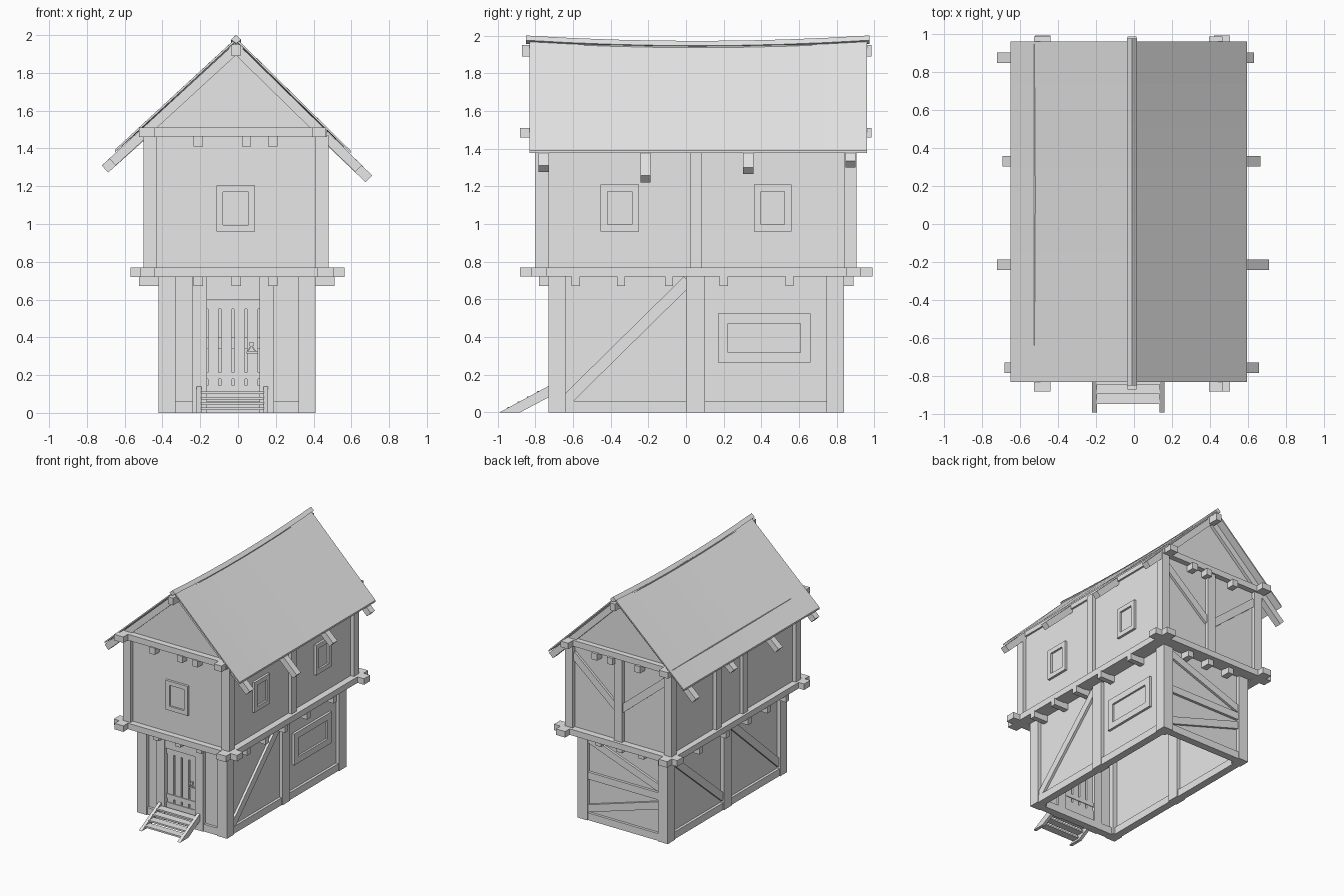
import bpy
import bmesh
from math import sqrt
from mathutils import Vector, Matrix

cube = bpy.data.objects.get("Cube")
if cube:
    bpy.data.objects.remove(cube, do_unlink=True)

GREY = (0.8, 0.8, 0.8, 1)
mat = bpy.data.materials.new("plain grey")
mat.use_nodes = True
mat.diffuse_color = GREY
mat.node_tree.nodes["Principled BSDF"].inputs["Base Color"].default_value = GREY


def finish(name, bm):
    bmesh.ops.recalc_face_normals(bm, faces=bm.faces)
    mesh = bpy.data.meshes.new(name)
    bm.to_mesh(mesh)
    bm.free()
    mesh.materials.append(mat)
    obj = bpy.data.objects.new(name, mesh)
    bpy.context.collection.objects.link(obj)
    return obj


def strut(name, p, q, width, depth, normal):
    """Straight timber from p to q; depth is measured along normal."""
    p, q, n = Vector(p), Vector(q), Vector(normal).normalized()
    along = (q - p).normalized()
    across = n.cross(along)
    m = Matrix((along * (q - p).length, across * width, n * depth)).transposed().to_4x4()
    m.translation = (p + q) / 2
    bm = bmesh.new()
    bmesh.ops.create_cube(bm, size=1, matrix=m)
    return finish(name, bm)


def box(name, x, y, z):
    """Box from three (low, high) ranges."""
    bm = bmesh.new()
    size = Matrix.Diagonal((x[1] - x[0], y[1] - y[0], z[1] - z[0], 1))
    mid = Matrix.Translation((sum(x) / 2, sum(y) / 2, sum(z) / 2))
    bmesh.ops.create_cube(bm, size=1, matrix=mid @ size)
    return finish(name, bm)


def loft(name, sections):
    """Skin closed cross-sections and cap both ends."""
    bm = bmesh.new()
    rings = [[bm.verts.new(p) for p in s] for s in sections]
    for a, b in zip(rings, rings[1:]):
        for i in range(len(a)):
            j = (i + 1) % len(a)
            bm.faces.new((a[i], a[j], b[j], b[i]))
    bm.faces.new(rings[0])
    bm.faces.new(rings[-1])
    return finish(name, bm)


# Wall sides: horizontal axis along the wall, outward sign
SIDES = {"front": ("x", -1), "back": ("x", 1), "left": ("y", 1), "right": ("y", -1)}
LOWER = {"front": -0.70, "back": 0.81, "left": 0.38, "right": -0.39}
UPPER = {"front": -0.77, "back": 0.875, "left": 0.45, "right": -0.47}


def on_wall(name, side, planes, u, d, z):
    """Box on a wall: u along it, d outward from its face, z up."""
    axis, sign = SIDES[side]
    out = sorted(planes[side] + sign * v for v in d)
    return box(name, u, out, z) if axis == "x" else box(name, out, u, z)


def brace(name, side, planes, a, b, width=0.06):
    axis, sign = SIDES[side]
    c = planes[side]
    if axis == "x":
        strut(name, (a[0], c, a[1]), (b[0], c, b[1]), width, 0.04, (0, 1, 0))
    else:
        strut(name, (c, a[0], a[1]), (c, b[0], b[1]), width, 0.04, (1, 0, 0))


def window(name, side, planes, u, z, bar):
    d = (-0.01, 0.02)
    for i, (lo, hi) in enumerate(((u[0], u[0] + bar), (u[1] - bar, u[1]))):
        on_wall(f"{name}_jamb_{i}", side, planes, (lo, hi), d, z)
    for i, (lo, hi) in enumerate(((z[0], z[0] + bar), (z[1] - bar, z[1]))):
        on_wall(f"{name}_rail_{i}", side, planes, (u[0] + bar, u[1] - bar), d, (lo, hi))
    on_wall(f"{name}_pane", side, planes, (u[0] + bar, u[1] - bar), (0, 0.004),
            (z[0] + bar, z[1] - bar))


# Lower storey walls, open underneath, with a doorway in front
thick = (-0.02, 0)
for side, u in (("left", (-0.70, 0.81)), ("right", (-0.70, 0.81)), ("back", (-0.39, 0.38))):
    on_wall(f"lower_wall_{side}", side, LOWER, u, thick, (0.02, 0.73))
on_wall("lower_wall_front_right", "front", LOWER, (-0.39, -0.2), thick, (0.02, 0.73))
on_wall("lower_wall_front_left", "front", LOWER, (0.15, 0.38), thick, (0.02, 0.73))

# Lower storey posts and sills
for x in ((-0.42, -0.33), (0.32, 0.41)):
    for y in ((-0.73, -0.64), (0.745, 0.84)):
        box("lower_corner_post", x, y, (0, 0.72))
for side in ("left", "right"):
    on_wall(f"lower_middle_post_{side}", side, LOWER, (0, 0.1), (-0.05, 0.03), (0, 0.72))
    on_wall(f"sill_{side}", side, LOWER, (-0.66, 0.77), (-0.04, 0.022), (0, 0.06))
for side in ("front", "back"):
    on_wall(f"sill_{side}", side, LOWER, (-0.35, 0.34), (-0.04, 0.022), (0, 0.06))

# Lower storey braces
brace("lower_brace_left", "left", LOWER, (-0.64, 0.06), (0.01, 0.7))
brace("lower_brace_right_back", "right", LOWER, (0.76, 0.67), (0.09, 0.1))
brace("lower_brace_right_front", "right", LOWER, (0.01, 0.69), (-0.65, 0.1))
on_wall("back_mid_rail", "back", LOWER, (-0.35, 0.34), (-0.04, 0.022), (0.34, 0.4))
brace("lower_brace_back_top", "back", LOWER, (0.34, 0.68), (-0.35, 0.43))
brace("lower_brace_back_bottom", "back", LOWER, (0.34, 0.09), (-0.35, 0.3))
window("wide_window", "left", LOWER, (0.17, 0.66), (0.265, 0.525), 0.052)

# Door frame and plank door with slots
for u in ((-0.24, -0.165), (0.115, 0.19)):
    on_wall("door_post", "front", LOWER, u, (-0.04, 0.03), (0, 0.72))
on_wall("door_lintel", "front", LOWER, (-0.165, 0.115), (-0.04, 0.022), (0.6, 0.72))
for i in range(4):
    lo = -0.159 + i * 0.069
    on_wall("door_plank", "front", LOWER, (lo, lo + 0.057), (-0.025, 0), (0.145, 0.56))
for z in ((0.06, 0.145), (0.18, 0.215), (0.55, 0.6)):
    on_wall("door_rail", "front", LOWER, (-0.165, 0.115), (-0.03, 0.006), z)
on_wall("lock_plate", "front", LOWER, (0.045, 0.105), (0, 0.008), (0.315, 0.325))
on_wall("door_knob", "front", LOWER, (0.06, 0.082), (0, 0.018), (0.355, 0.375))
for x in (0.05, 0.092):
    strut("handle_bar", (0.071, -0.71, 0.357), (x, -0.71, 0.325), 0.007, 0.012, (0, 1, 0))

# Entrance steps
for x in (-0.207, 0.147):
    loft("step_stringer", [[(x + s, -0.99, 0), (x + s, -0.88, 0), (x + s, -0.72, 0.085),
                            (x + s, -0.72, 0.145)] for s in (-0.013, 0.013)])
for i in range(4):
    y, z = -0.915 + i * 0.052, 0.022 + i * 0.028
    box("step_tread", (-0.197, 0.137), (y - 0.032, y + 0.032), (z - 0.007, z + 0.007))

# Beams and joist ends between the storeys
for y in ((-0.82, -0.74), (0.85, 0.93)):
    box("floor_beam_cross", (-0.57, 0.565), y, (0.72, 0.77))
for x in ((-0.52, -0.44), (0.42, 0.505)):
    box("floor_beam_long", x, (-0.88, 0.99), (0.72, 0.77))
for y in (-0.585, -0.345, -0.09, 0.2, 0.55):
    box("floor_joist", (-0.525, 0.51), (y - 0.022, y + 0.022), (0.672, 0.725))
for x in (-0.21, -0.01, 0.185):
    for y in ((-0.78, -0.66), (0.77, 0.89)):
        box("floor_joist_end", (x - 0.025, x + 0.025), y, (0.672, 0.725))

# Upper storey body with gables
loft("upper_body", [[(-0.47, y, 0.725), (0.45, y, 0.725), (0.45, y, 1.48),
                     (-0.01, y, 1.92), (-0.47, y, 1.5)] for y in (-0.77, 0.875)])
for x in ((-0.5, -0.43), (0.41, 0.48)):
    for y in ((-0.8, -0.73), (0.84, 0.905)):
        box("upper_corner_post", x, y, (0.77, 1.47))
on_wall("upper_post_left", "left", UPPER, (0.02, 0.085), (-0.03, 0.03), (0.77, 1.47))
for y in (-0.07, 0.28):
    on_wall("upper_post_right", "right", UPPER, (y - 0.033, y + 0.033), (-0.03, 0.03), (0.77, 1.47))
on_wall("upper_post_back", "back", UPPER, (-0.045, 0.03), (-0.03, 0.03), (0.77, 1.47))
brace("upper_brace_back_left", "back", UPPER, (0.42, 1.38), (0.02, 1.04))
brace("upper_brace_back_right", "back", UPPER, (-0.44, 1.38), (-0.03, 1.04))
window("front_window", "front", UPPER, (-0.115, 0.09), (0.96, 1.205), 0.035)
window("side_window_front", "left", UPPER, (-0.455, -0.25), (0.96, 1.21), 0.037)
window("side_window_back", "left", UPPER, (0.36, 0.56), (0.96, 1.21), 0.037)

# Eave plates, gable tie beams and their joist ends
for x in ((-0.525, -0.44), (0.395, 0.465)):
    box("eave_plate", x, (-0.88, 0.985), (1.46, 1.51))
for y in ((-0.82, -0.74), (0.85, 0.92)):
    box("gable_tie_beam", (-0.5, 0.47), y, (1.46, 1.51))
for x in (-0.21, 0.045, 0.185):
    for y in ((-0.83, -0.74), (0.85, 0.94)):
        box("gable_joist_end", (x - 0.025, x + 0.025), y, (1.41, 1.465))

# Roof: sagging slabs, ridge beam and cap
APEX = (-0.01, 1.985)


def sag(y):
    return 0.028 * (1 - ((y - 0.06) / 0.9) ** 2)


def stations(lo, hi, n=8):
    return [lo + (hi - lo) * i / n for i in range(n + 1)]


for name, x, z in (("roof_right", -0.65, 1.395), ("roof_left", 0.595, 1.39)):
    loft(name, [[(APEX[0], y, APEX[1] - sag(y)), (x, y, z),
                 (x, y, z - 0.014), (APEX[0], y, APEX[1] - sag(y) - 0.014)]
                for y in stations(-0.83, 0.96)])
loft("ridge_cap", [[(-0.01, y, 2 - sag(y)), (0.017, y, 1.975 - sag(y)),
                    (-0.01, y, 1.955 - sag(y)), (-0.037, y, 1.975 - sag(y))]
                   for y in stations(-0.85, 0.975)])
box("ridge_beam", (-0.035, 0.012), (-0.87, 0.985), (1.89, 1.95))

# Rafters with uneven tails
for y, tail_right, tail_left in ((-0.755, -0.69, 0.665), (-0.215, -0.73, 0.72),
                                 (0.33, -0.70, 0.675), (0.873, -0.73, 0.64)):
    for name, tail, slope in (("rafter_right", tail_right, 0.925), ("rafter_left", tail_left, 0.985)):
        sign = 1 if tail > 0 else -1
        normal = Vector((sign * slope, 0, 1)).normalized()
        top = Vector((APEX[0], y, APEX[1] - sag(y)))
        drop = slope * abs(tail - APEX[0])
        end = Vector((tail, y, APEX[1] - drop))
        shift = normal * 0.038
        strut(name, top - shift, end - shift, 0.055, 0.05, normal)
